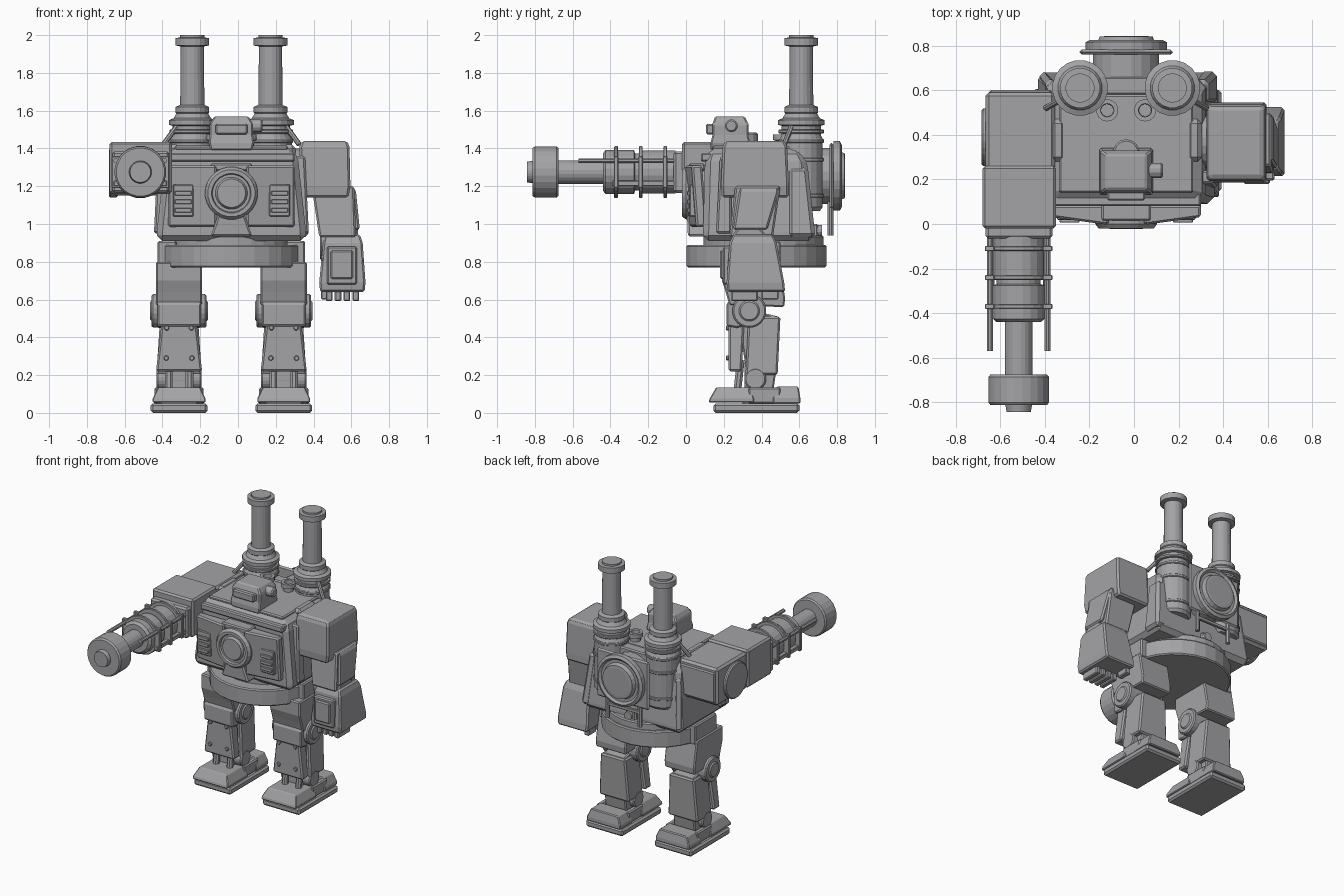
import bpy, bmesh, math
from mathutils import Vector, Matrix

C = -0.035  # body centre line
metal = bpy.data.materials.new("dark_metal")
metal.diffuse_color = (0.37, 0.37, 0.385, 1)


def make(name, verts, faces, bevel=0.0):
    me = bpy.data.meshes.new(name)
    me.from_pydata(verts, [], faces)
    bm = bmesh.new()
    bm.from_mesh(me)
    bmesh.ops.recalc_face_normals(bm, faces=bm.faces)
    bm.to_mesh(me)
    bm.free()
    me.materials.append(metal)
    ob = bpy.data.objects.new(name, me)
    bpy.context.collection.objects.link(ob)
    if bevel:
        m = ob.modifiers.new("bevel", 'BEVEL')
        m.width, m.segments, m.limit_method = bevel, 1, 'ANGLE'
    return ob


def loft(name, sections, bevel=0.01):
    """Tapered box through sections (z, x0, x1, y0, y1)."""
    v, f = [], []
    for z, a, b, c, d in sections:
        v += [(a, c, z), (b, c, z), (b, d, z), (a, d, z)]
    n = len(sections)
    for i in range(n - 1):
        f += [(i*4 + k, i*4 + (k+1) % 4, i*4 + 4 + (k+1) % 4, i*4 + 4 + k) for k in range(4)]
    f += [(3, 2, 1, 0), tuple(range(n*4 - 4, n*4))]
    return make(name, v, f, bevel)


def box(name, x0, x1, y0, y1, z0, z1, bevel=0.008):
    return loft(name, [(z0, x0, x1, y0, y1), (z1, x0, x1, y0, y1)], bevel)


def prism(name, pts, x0, x1, bevel=0.008):
    """Side profile of (y, z) points extruded along x."""
    n = len(pts)
    v = [(x0, y, z) for y, z in pts] + [(x1, y, z) for y, z in pts]
    f = [tuple(range(n)), tuple(range(n, 2*n))]
    f += [(i, (i+1) % n, n + (i+1) % n, n + i) for i in range(n)]
    return make(name, v, f, bevel)


def lathe(name, prof, origin, axis='Z', n=20):
    """Turn (radius, height) points about an axis through origin."""
    v, f = [], []
    rot = {'Z': Matrix(), 'Y': Matrix.Rotation(-math.pi/2, 4, 'X'),
           'X': Matrix.Rotation(math.pi/2, 4, 'Y')}[axis]
    for r, h in prof:
        for k in range(n):
            a = math.tau*(k + .5)/n
            v.append(rot @ Vector((r*math.cos(a), r*math.sin(a), h)) + Vector(origin))
    m = len(prof)
    for i in range(m - 1):
        f += [(i*n + k, i*n + (k+1) % n, (i+1)*n + (k+1) % n, (i+1)*n + k) for k in range(n)]
    f += [tuple(range(n)), tuple(range((m-1)*n, m*n))]
    return make(name, v, f)


def drum(name, r, origin, half, axis='X', n=20):
    c = min(0.008, half*.4)
    return lathe(name, [(r-c, -half), (r, c-half), (r, half-c), (r-c, half)], origin, axis, n)


def rod(name, a, b, r, n=8):
    a, b = Vector(a), Vector(b)
    ob = lathe(name, [(r, 0), (r, (b-a).length)], (0, 0, 0), 'Z', n)
    ob.data.transform((b-a).to_track_quat('Z', 'Y').to_matrix().to_4x4())
    ob.data.transform(Matrix.Translation(a))
    return ob


# legs
for s in (-1, 1):
    x = C + s*.277
    box("foot_sole", x-.15, x+.15, .145, .6, 0, .05, .012)
    loft("foot_toe", [(.055, x-.14, x+.14, .12, .36), (.075, x-.14, x+.14, .125, .36),
                      (.135, x-.112, x+.112, .16, .34)], .005)
    box("foot_bridge", x-.1, x+.1, .3, .5, .04, .09)
    loft("foot_heel", [(.05, x-.135, x+.135, .46, .605), (.08, x-.135, x+.135, .46, .605),
                       (.14, x-.11, x+.11, .48, .595)], .006)
    for t in (-1, 1):
        a, b = sorted((x+t*.09, x+t*.13))
        box("foot_side_wall", a, b, .33, .5, .05, .135)
    drum("ankle_joint", .058, (x, .367, .18), .12)
    box("ankle_post", x-.06, x+.06, .31, .42, .07, .27)
    for t in (-1, 1):
        rod("ankle_piston", (x+t*.055, .27, .1), (x+t*.055, .29, .28), .022)
    prism("shin_core", [(.32, .22), (.36, .1), (.46, .1), (.48, .24), (.49, .51), (.32, .55), (.29, .4)],
          x-.085, x+.085)
    loft("shin_plate", [(.22, x-.122, x+.122, .225, .295), (.5, x-.09, x+.09, .225, .31)])
    loft("calf_armour", [(.2, x-.12, x+.12, .315, .485), (.51, x-.1, x+.1, .33, .5)])
    for t in (-1, 1):
        for z, w in ((.29, .068), (.45, .065)):
            drum("shin_bolt", .014, (x+t*w, .222, z), .01, 'Y', 8)
    drum("knee_joint", .09, (x, .335, .54), .145)
    drum("knee_cap_disc", .055, (x, .335, .54), .153)
    prism("knee_guard", [(.215, .46), (.27, .45), (.34, .47), (.34, .6), (.26, .61), (.215, .58)],
          x-.115, x+.115)
    prism("thigh", [(.21, .64), (.23, .57), (.52, .56), (.525, .61), (.49, .8), (.19, .8), (.19, .7)],
          x-.122, x+.122)
    a, b = sorted((C+s*.29, C+s*.39))
    box("hip_block", a, b, .25, .5, .77, .91)

# waist and torso
drum("waist_ring", .373, (C, .373, .83), .06, 'Z', 28)
drum("waist_neck", .32, (C, .41, .89), .05, 'Z', 28)
loft("torso", [(.91, C-.395, C+.395, .09, .68), (.96, C-.395, C+.395, .09, .68),
               (1.33, C-.355, C+.355, .1, .64), (1.4, C-.33, C+.33, .12, .6)], .03)
box("torso_rim", C-.355, C+.335, .08, .3, 1.33, 1.375)
box("roof_plate", C-.3, C+.3, .14, .58, 1.39, 1.415)
for s in (-1, 1):
    # front panels, swept back at the outside
    p = [(C+s*.08, .02), (C+s*.335, .055), (C+s*.335, .11), (C+s*.08, .11)]
    v = [(a, b, .985) for a, b in p] + [(a, b-.025, 1.31) for a, b in p]
    make("front_panel", v, [(0, 1, 2, 3), (4, 5, 6, 7)] +
         [(i, (i+1) % 4, 4+(i+1) % 4, 4+i) for i in range(4)], .01)
    a, b = sorted((C+s*.2, C+s*.31))
    box("vent_frame", a, b, .018, .08, 1.04, 1.21, .005)
    for z in (1.06, 1.105, 1.15):
        box("vent_slat", a+.01, b-.01, .006, .05, z, z+.026, .004)
    a, b = sorted((C+s*.33, C+s*.39))
    loft("torso_side_rib", [(.95, a+s*.02, b+s*.02, .16, .24), (1.36, a, b, .18, .24)])
    loft("rear_corner_block", [(.93, a, b+s*.02, .54, .685), (1.3, a-s*.03, b-s*.02, .54, .645)], .02)
    a, b = sorted((C+s*.27, C+s*.34))
    box("shoulder_mount", a, b, .28, .47, 1.22, 1.42, .02)
    drum("shoulder_axle", .12, (C+s*.37, .37, 1.28), .08)
loft("firebox_apron", [(.935, C-.11, C+.11, .01, .12), (1.05, C-.07, C+.07, .005, .12)])
lathe("firebox_door", [(.14, .12), (.14, .0), (.125, -.02), (.105, -.02), (.1, -.005),
                       (.085, -.005), (.075, -.022)], (C, 0, 1.163), 'Y', 24)
box("door_lintel", C-.11, C+.11, .015, .1, 1.28, 1.32)

# head turret
loft("head", [(1.39, C-.11, C+.11, .13, .335), (1.43, C-.12, C+.12, .13, .34),
              (1.47, C-.115, C+.115, .14, .33), (1.53, C-.115, C+.115, .14, .33),
              (1.57, C-.09, C+.09, .155, .31)], .008)
box("visor", C-.085, C+.085, .105, .2, 1.475, 1.53)
drum("head_side_scope", .034, (C+.13, .24, 1.52), .035, 'X', 12)
drum("head_rear_dome", .06, (C, .32, 1.44), .045, 'Z', 14)

# chimneys and roof vents
for s in (-1, 1):
    x = C + s*.207
    lathe("chimney", [(.1, 1.07), (.115, 1.09), (.115, 1.45), (.105, 1.47), (.105, 1.52),
                      (.125, 1.525), (.125, 1.55), (.1, 1.56), (.085, 1.585), (.09, 1.59),
                      (.09, 1.62), (.065, 1.63), (.062, 1.94), (.09, 1.945), (.09, 1.985),
                      (.065, 1.987), (.065, 2.0)], (x, .61, 0))
    for z in (1.15, 1.34, 1.44, 1.49):
        drum("chimney_band", .122, (x, .61, z), .01, 'Z')
    lathe("roof_vent", [(.035, 1.38), (.035, 1.44), (.05, 1.445), (.05, 1.475), (.03, 1.475),
                        (.028, 1.44)], (C+s*.085, .51, 0), 'Z', 14)
    rod("chimney_stay", (x+s*.08, .56, 1.52), (C+s*.36, .52, 1.42), .014)

# rear boiler
drum("boiler_body", .15, (C, .66, 1.255), .12, 'Y', 20)
a = .175
box("boiler_plate", C-a-.035, C+a+.035, .76, .782, 1.255-a, 1.255+a, .05)
lathe("boiler_lid", [(.185, .78), (.185, .815), (.165, .825), (.15, .812), (.13, .812),
                     (.12, .84), (.1, .842)], (C, 0, 1.255), 'Y', 24)
box("rear_panel", C-.14, C+.14, .58, .66, 1.0, 1.42)
rod("valve_stem", (C, .65, .965), (C, .72, .965), .03, 12)
box("valve_block", C-.05, C+.03, .66, .7, .93, 1.0)
for s in (-1, 1):
    rod("rear_pipe", (C+s*.13, .765, .94), (C+s*.13, .765, 1.12), .016)
box("rear_pipe_bar", C-.13, C+.13, .755, .775, 1.03, 1.055, .004)

# left arm with fist
loft("left_shoulder", [(1.14, .33, .585, .19, .545), (1.2, .33, .595, .185, .545),
                       (1.42, .325, .59, .195, .535), (1.44, .34, .575, .21, .52)], .012)
loft("left_upper_arm", [(.93, .43, .625, .23, .46), (1.2, .39, .615, .26, .5)])
loft("left_arm_plate", [(.97, .6, .645, .25, .43), (1.17, .59, .625, .28, .49), (1.2, .59, .61, .28, .49)])
drum("left_elbow", .095, (.535, .335, .9), .1)
loft("left_forearm", [(.64, .435, .67, .22, .525), (.69, .43, .675, .215, .52),
                      (.9, .45, .66, .23, .48), (.945, .46, .645, .25, .46)], .01)
box("left_forearm_band", .44, .665, .225, .49, .8, .82, .006)
box("left_knuckle_frame", .47, .63, .195, .26, .68, .88)
box("left_knuckle_pad", .49, .61, .18, .26, .71, .86)
for i in range(4):
    box("left_finger", .465+i*.047, .5+i*.047, .24, .38, .592, .66, .006)
box("left_thumb", .44, .48, .4, .49, .6, .66, .006)

# right arm with cannon
G = (-.517, 0, 1.275)
box("right_shoulder_rear", -.665, -.355, .24, .59, 1.15, 1.42, .015)
box("right_shoulder_front", -.68, -.35, -.02, .26, 1.16, 1.435, .012)
box("right_shoulder_cap", -.65, -.37, .3, .6, 1.17, 1.39)
drum("right_shoulder_disc", .13, (-.66, .39, 1.27), .024, 'X', 24)
box("cannon_flange", -.665, -.365, -.065, 0, 1.165, 1.385, .012)
lathe("cannon", [(.085, 0), (.085, -.05), (.115, -.055), (.115, -.24), (.1, -.245), (.1, -.27),
                 (.118, -.275), (.118, -.425), (.1, -.44), (.063, -.44), (.063, -.68)], G, 'Y', 20)
lathe("cannon_muzzle", [(.128, -.675), (.137, -.685), (.137, -.8), (.128, -.812), (.06, -.812),
                        (.055, -.842), (.045, -.842)], G, 'Y', 24)
for y in (-.11, -.24, -.37):
    drum("cannon_collar", .139, (G[0], y, G[2]), .01, 'Y')
for s in (-1, 1):
    rod("cannon_guide_rod", (G[0]+s*.129, 0, 1.335), (G[0]+s*.129, -.57, 1.335), .014)
    box("cannon_side_rail", G[0]+s*.125-.016, G[0]+s*.125+.016, -.39, -.04, 1.2, 1.23, .004)
    for y in (-.11, -.24, -.37):
        box("cannon_lug", G[0]+s*.13-.022, G[0]+s*.13+.022, y-.012, y+.012, 1.19, 1.36, .004)
